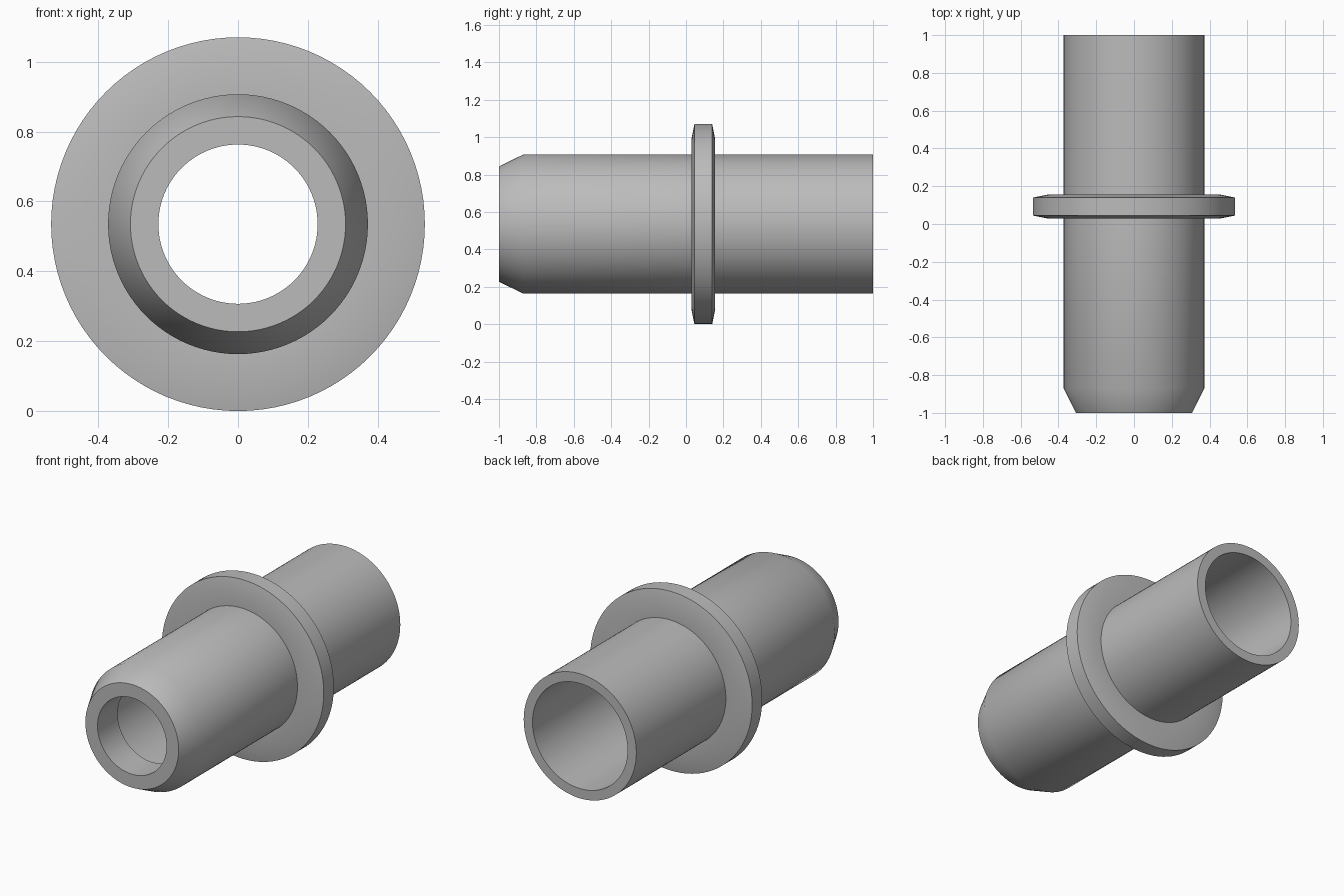
import bpy
import bmesh
import math
from mathutils import Matrix, Vector

cube = bpy.data.objects.get("Cube")
if cube:
    bpy.data.objects.remove(cube, do_unlink=True)

SEGMENTS = 96
TUBE_R, FLANGE_R = 0.372, 0.535

# Plain grey material
grey = bpy.data.materials.new("plain grey")
grey.use_nodes = True
colour = (0.5, 0.5, 0.5, 1)
grey.diffuse_color = colour
grey.node_tree.nodes["Principled BSDF"].inputs["Base Color"].default_value = colour


def turned_part(name, profile, height):
    """Revolve a closed (radius, y) profile about a y axis at the given height."""
    bm = bmesh.new()
    rings = []
    for i in range(SEGMENTS):
        turn = Matrix.Rotation(math.tau * i / SEGMENTS, 4, 'Y')
        rings.append([bm.verts.new(turn @ Vector((0, y, r))) for r, y in profile])
    for i, ring in enumerate(rings):
        following = rings[(i + 1) % SEGMENTS]
        for j in range(len(profile)):
            k = (j + 1) % len(profile)
            bm.faces.new((ring[j], ring[k], following[k], following[j]))
    bmesh.ops.recalc_face_normals(bm, faces=bm.faces)
    mesh = bpy.data.meshes.new(name)
    bm.to_mesh(mesh)
    bm.free()
    mesh.materials.append(grey)
    obj = bpy.data.objects.new(name, mesh)
    obj.location.z = height
    bpy.context.collection.objects.link(obj)
    bpy.ops.object.select_all(action='DESELECT')
    obj.select_set(True)
    bpy.context.view_layer.objects.active = obj
    bpy.ops.object.shade_smooth_by_angle(angle=math.radians(30))
    return obj


# Hollow sleeve: tapered nose, raised flange, and a stepped bore
nose = [(0.228, -1), (0.308, -1), (TUBE_R, -0.87)]
flange = [(TUBE_R, 0.03), (0.46, 0.03), (FLANGE_R, 0.045),
          (FLANGE_R, 0.14), (0.46, 0.155), (TUBE_R, 0.155)]
bore = [(TUBE_R, 1), (0.314, 1), (0.314, -0.81), (0.228, -0.81)]
turned_part("flanged_sleeve", nose + flange + bore, FLANGE_R)
